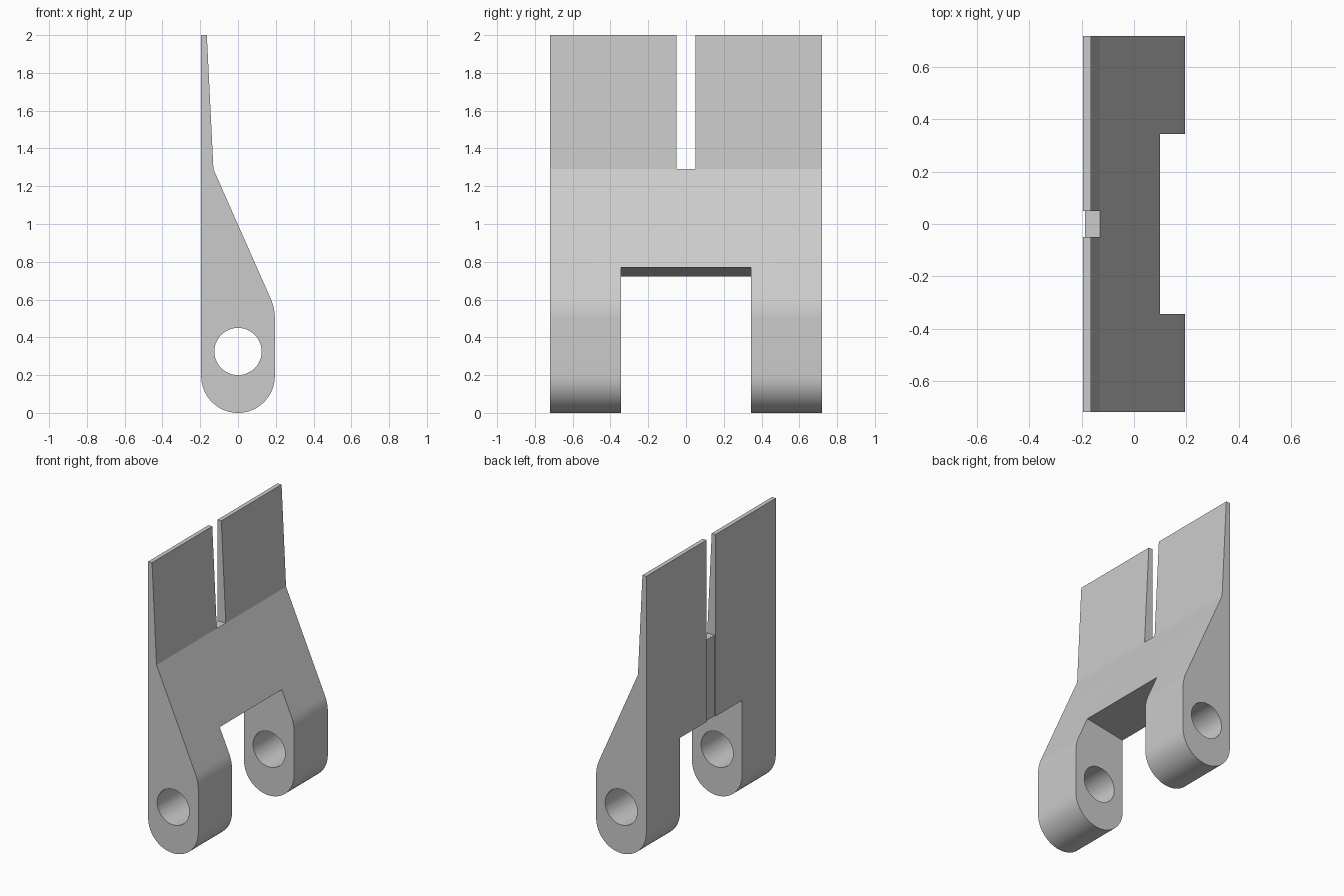
import bpy
import bmesh
import math
from mathutils import Vector

if "Cube" in bpy.data.objects:
    bpy.data.objects.remove(bpy.data.objects["Cube"], do_unlink=True)

HALF_X, HALF_Y = 0.195, 0.72
GREY = (0.6, 0.6, 0.6, 1.0)

grey = bpy.data.materials.new("plain grey")
grey.use_nodes = True
grey.diffuse_color = GREY
grey.node_tree.nodes["Principled BSDF"].inputs["Base Color"].default_value = GREY


def arc(cx, cz, radius, start, end, steps):
    """Points on an arc in the XZ plane, angles in degrees."""
    angles = [math.radians(start + (end - start) * i / steps) for i in range(steps + 1)]
    return [(cx + radius * math.cos(a), cz + radius * math.sin(a)) for a in angles]


def prism(name, profile, y0, y1):
    """Extrude an XZ profile along Y."""
    bm = bmesh.new()
    face = bm.faces.new([bm.verts.new((x, y0, z)) for x, z in profile])
    side = bmesh.ops.extrude_face_region(bm, geom=[face])["geom"]
    verts = [v for v in side if isinstance(v, bmesh.types.BMVert)]
    bmesh.ops.translate(bm, verts=verts, vec=Vector((0, y1 - y0, 0)))
    bmesh.ops.recalc_face_normals(bm, faces=bm.faces)
    mesh = bpy.data.meshes.new(name)
    bm.to_mesh(mesh)
    bm.free()
    mesh.materials.append(grey)
    obj = bpy.data.objects.new(name, mesh)
    bpy.context.collection.objects.link(obj)
    return obj


def cut(target, cutter):
    """Subtract the cutter, then discard it."""
    cutter.hide_render = True
    mod = target.modifiers.new("cut", "BOOLEAN")
    mod.operation = "DIFFERENCE"
    mod.solver = "EXACT"
    mod.object = cutter
    bpy.context.view_layer.objects.active = target
    bpy.ops.object.modifier_apply(modifier=mod.name)
    bpy.data.objects.remove(cutter, do_unlink=True)


# Tapered side profile: round foot, eased shoulder, thin upper blade
profile = arc(0, HALF_X, HALF_X, 180, 360, 32)
profile += arc(HALF_X - 0.26, 0.50, 0.26, 0, 24, 8)
profile += [(-0.13, 1.29), (-0.165, 2.0), (-HALF_X, 2.0)]
bracket = prism("forked_bracket", profile, -HALF_Y, HALF_Y)

# Gap between the legs, with a sloping roof
cut(bracket, prism("leg_gap", [(-0.3, -0.1), (0.3, -0.1), (0.3, 0.805), (-0.3, 0.703)],
                   -0.345, 0.345))

# Slot between the upper blades
cut(bracket, prism("blade_slot", [(-0.3, 1.29), (0.3, 1.29), (0.3, 2.1), (-0.3, 2.1)],
                   -0.05, 0.05))

# Shallow groove down the flat face
cut(bracket, prism("groove", [(-0.3, 0.6), (-0.187, 0.6), (-0.187, 1.4), (-0.3, 1.4)],
                   -0.05, 0.05))

# Pin hole through both legs
cut(bracket, prism("pin_hole", arc(0, 0.325, 0.125, 0, 360, 48)[:-1], -1, 1))

# Smooth the round parts, keep the edges crisp
bpy.ops.object.select_all(action="DESELECT")
bracket.select_set(True)
bpy.context.view_layer.objects.active = bracket
bpy.ops.object.shade_smooth_by_angle(angle=math.radians(20))
